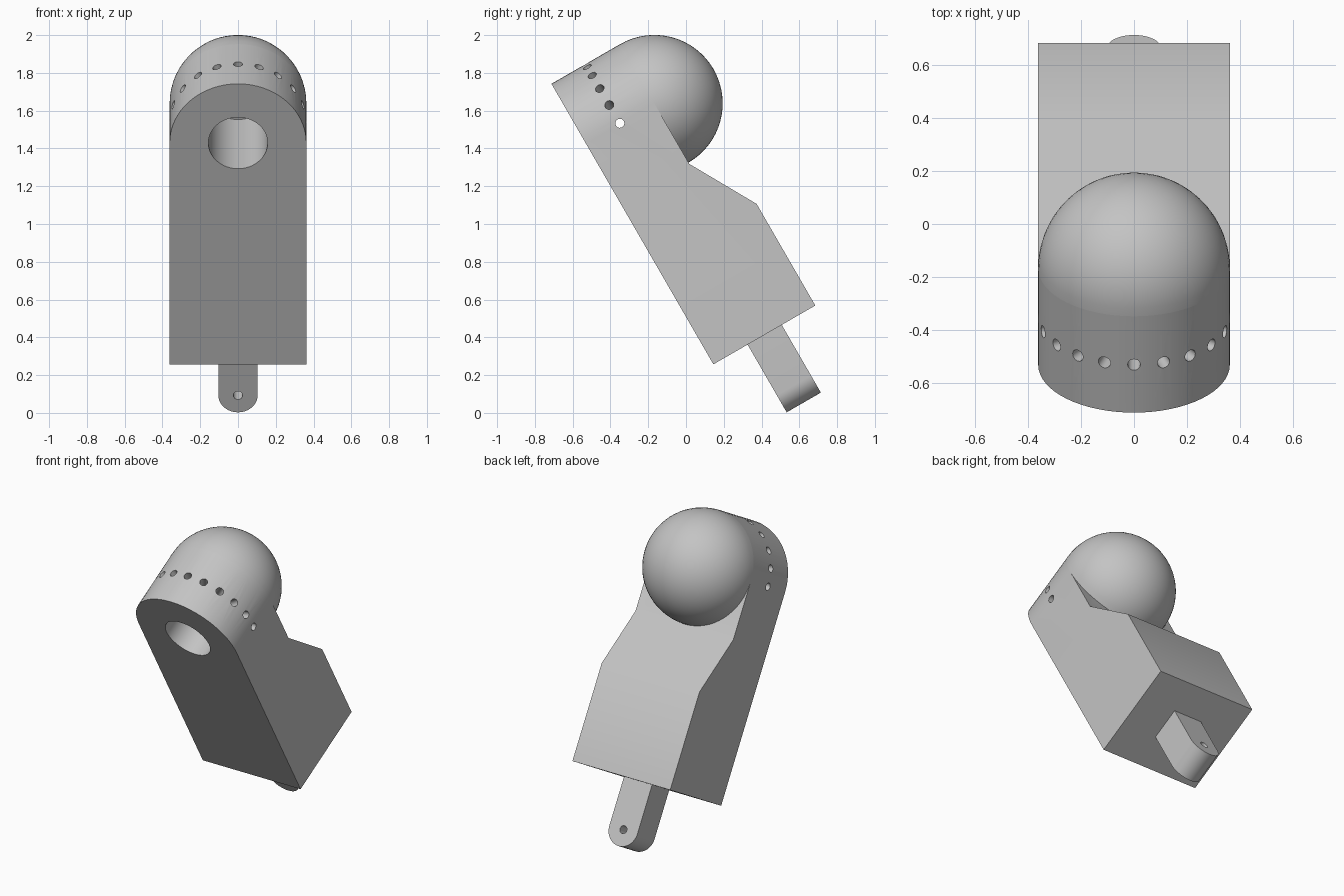
import bpy, bmesh, math
from mathutils import Matrix, Vector

if "Cube" in bpy.data.objects:
    bpy.data.objects.remove(bpy.data.objects["Cube"])

R = 0.362            # half width, arch and dome radius
ZC = 1.353           # height of arch centre along the body
D = 0.42             # depth of the upper body
POSE = Matrix.Translation((0, 0.145, 0.257)) @ Matrix.Rotation(math.radians(30), 4, 'X')

grey = bpy.data.materials.new("light_grey")
grey.diffuse_color = (0.55, 0.55, 0.55, 1)
grey.use_nodes = True
grey.node_tree.nodes["Principled BSDF"].inputs["Base Color"].default_value = grey.diffuse_color


def make(name, bm):
    bmesh.ops.recalc_face_normals(bm, faces=bm.faces)
    me = bpy.data.meshes.new(name)
    bm.to_mesh(me)
    bm.free()
    me.materials.append(grey)
    ob = bpy.data.objects.new(name, me)
    bpy.context.collection.objects.link(ob)
    return ob


def prism(name, points, offset):
    """Extrude a closed outline by an offset vector."""
    bm = bmesh.new()
    face = bm.faces.new([bm.verts.new(p) for p in points])
    new = bmesh.ops.extrude_face_region(bm, geom=[face])["geom"]
    bmesh.ops.translate(bm, vec=offset, verts=[v for v in new if isinstance(v, bmesh.types.BMVert)])
    return make(name, bm)


def rods(name, ends, radius, segments):
    """Cylinders between pairs of points, in one mesh."""
    bm = bmesh.new()
    for a, b in ends:
        a, b = Vector(a), Vector(b)
        m = Matrix.Translation((a + b) / 2) @ (b - a).to_track_quat('Z', 'Y').to_matrix().to_4x4()
        bmesh.ops.create_cone(bm, cap_ends=True, segments=segments, radius1=radius,
                              radius2=radius, depth=(b - a).length, matrix=m)
    return make(name, bm)


def boolean(ob, tool, operation='DIFFERENCE'):
    mod = ob.modifiers.new("cut", 'BOOLEAN')
    mod.object, mod.operation, mod.solver = tool, operation, 'EXACT'
    bpy.context.view_layer.objects.active = ob
    bpy.ops.object.modifier_apply(modifier=mod.name)


def arc(radius, y, zc, start, n=32):
    """Half circle in the XZ plane."""
    return [(radius * math.cos(start + math.pi * i / n), y,
             zc + radius * math.sin(start + math.pi * i / n)) for i in range(n + 1)]


# Body: side profile intersected with the arched front outline
side = [(0, 0), (0.623, 0), (0.623, 0.621), (D, 0.983), (D, 1.9), (0, 1.9)]
body = prism("body", [(-0.5, y, z) for y, z in side], (1, 0, 0))
arch = prism("arch_tool", arc(R, -0.2, ZC, 0) + [(-R, -0.2, -0.2), (R, -0.2, -0.2)], (0, 1.2, 0))
boolean(body, arch, 'INTERSECT')

# Dome: half sphere on the back of the arch
bm = bmesh.new()
bmesh.ops.create_uvsphere(bm, u_segments=64, v_segments=32, radius=R,
                          matrix=Matrix.Rotation(math.radians(-90), 4, 'X'))
bmesh.ops.delete(bm, geom=[v for v in bm.verts if v.co.y < -1e-4], context='VERTS')
bmesh.ops.holes_fill(bm, edges=[e for e in bm.edges if e.is_boundary], sides=0)
bmesh.ops.translate(bm, vec=(0, D, ZC), verts=bm.verts)
dome = make("dome", bm)

# Large blind hole in the front
bore = rods("bore_tool", [((0, -0.1, ZC), (0, 0.52, ZC))], 0.157, 64)
boolean(body, bore)
boolean(dome, bore)

# Ring of small radial holes over the arch
ends = []
for i in range(11):
    a = math.radians(18 * i)
    ends.append([(r * math.cos(a), 0.209, ZC + r * math.sin(a)) for r in (0.1545, 0.45)])
vents = rods("vent_tool", ends, 0.024, 20)
boolean(body, vents)

# Tab with a rounded end and a pin hole
TZ, TR = -0.31, 0.104
tab = prism("tab", arc(TR, 0.209, TZ, math.pi, 24) + [(TR, 0.209, 0), (-TR, 0.209, 0)], (0, 0.209, 0))
pin = rods("pin_tool", [((0, 0.1, TZ), (0, 0.6, TZ))], 0.025, 24)
boolean(tab, pin)

for tool in (arch, bore, vents, pin):
    bpy.data.objects.remove(tool)

# Smooth the round surfaces and lean every part
for ob in (body, dome, tab):
    bpy.ops.object.select_all(action='DESELECT')
    ob.select_set(True)
    bpy.context.view_layer.objects.active = ob
    ob.data.transform(POSE)
    bpy.ops.object.shade_smooth_by_angle(angle=math.radians(30))
